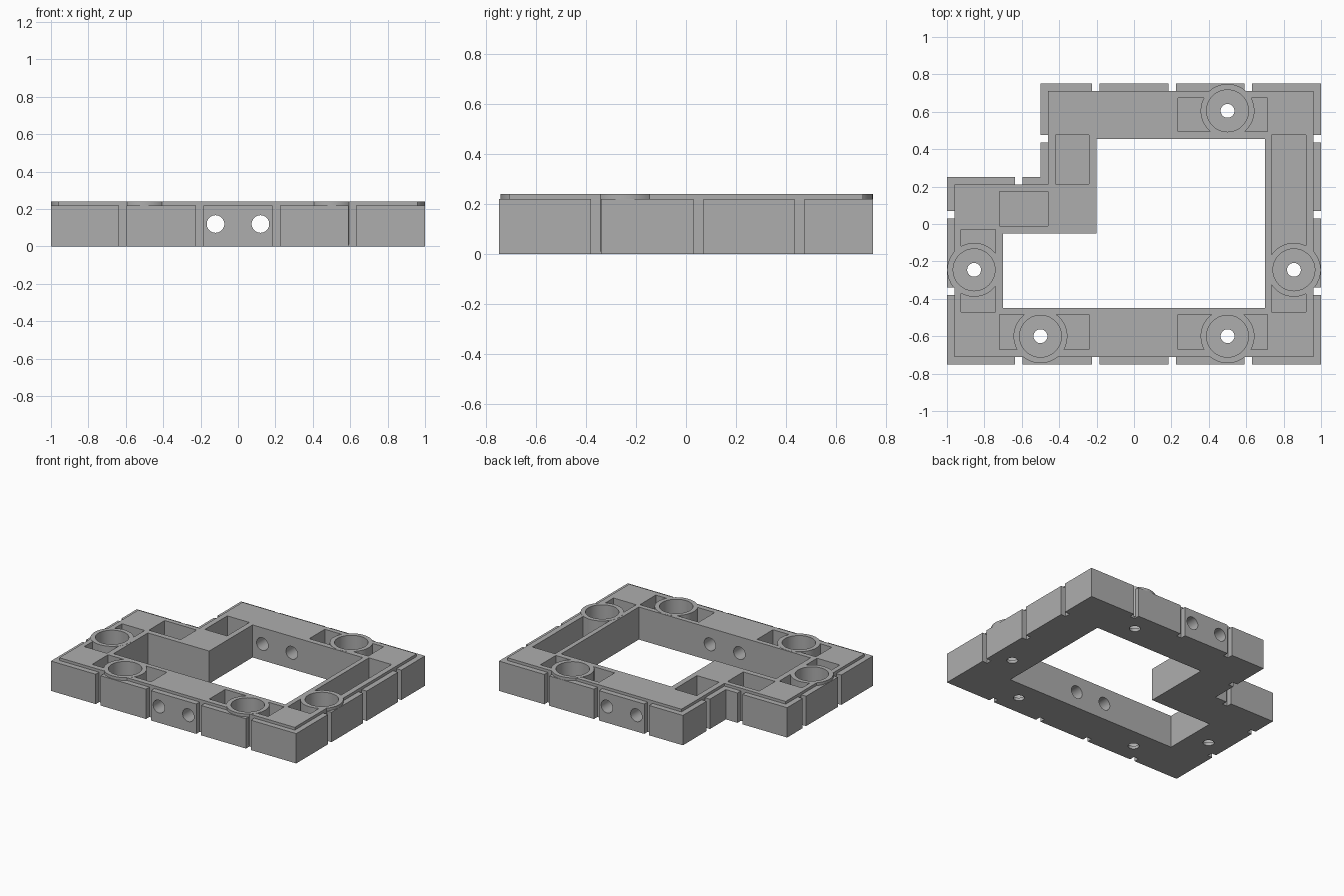
import bpy, bmesh, math
from mathutils import Matrix

default = bpy.data.objects.get("Cube")
if default:
    bpy.data.objects.remove(default, do_unlink=True)

grey = bpy.data.materials.new("mid grey")
grey.use_nodes = True
grey.diffuse_color = (0.42, 0.42, 0.42, 1)
grey.node_tree.nodes["Principled BSDF"].inputs["Base Color"].default_value = grey.diffuse_color

RIM = 0.24      # top of the raised deck
LEDGE = 0.22    # top of the outer blocks
FLOOR = 0.022   # floor thickness under the pockets


def finish(name, bm):
    bmesh.ops.recalc_face_normals(bm, faces=bm.faces)
    mesh = bpy.data.meshes.new(name)
    bm.to_mesh(mesh)
    bm.free()
    mesh.materials.append(grey)
    ob = bpy.data.objects.new(name, mesh)
    bpy.context.collection.objects.link(ob)
    return ob


def prism(name, points, z0, z1):
    bm = bmesh.new()
    face = bm.faces.new([bm.verts.new((x, y, z0)) for x, y in points])
    top = bmesh.ops.extrude_face_region(bm, geom=[face])["geom"]
    bmesh.ops.translate(bm, vec=(0, 0, z1 - z0),
                        verts=[v for v in top if isinstance(v, bmesh.types.BMVert)])
    return finish(name, bm)


def box(name, x0, x1, y0, y1, z0, z1):
    return prism(name, [(x0, y0), (x1, y0), (x1, y1), (x0, y1)], z0, z1)


def cylinder(name, centre, radius, length, along_y=False):
    bm = bmesh.new()
    turn = Matrix.Rotation(math.pi / 2 if along_y else 0, 4, "X")
    bmesh.ops.create_cone(bm, cap_ends=True, segments=48, radius1=radius, radius2=radius,
                          depth=length, matrix=Matrix.Translation(centre) @ turn)
    return finish(name, bm)


def combine(target, tool, operation):
    mod = target.modifiers.new(operation.lower(), "BOOLEAN")
    mod.operation = operation
    mod.solver = "EXACT"
    mod.object = tool
    bpy.context.view_layer.objects.active = target
    bpy.ops.object.modifier_apply(modifier=mod.name)
    bpy.data.objects.remove(tool, do_unlink=True)


def outline(d):
    """Stepped outer outline, moved inwards by d."""
    return [(-1 + d, -0.75 + d), (1 - d, -0.75 + d), (1 - d, 0.75 - d),
            (-0.5 + d, 0.75 - d), (-0.5 + d, 0.25 - d), (-1 + d, 0.25 - d)]


# Outer blocks with the raised deck
frame = prism("wall_frame", outline(0), 0, LEDGE)
combine(frame, prism("deck", outline(0.04), 0.05, RIM), "UNION")

# Central stepped opening
opening = [(-0.7, -0.45), (0.7, -0.45), (0.7, 0.455), (-0.2, 0.455), (-0.2, -0.05), (-0.7, -0.05)]
combine(frame, prism("opening", opening, -0.1, 0.4), "DIFFERENCE")

# Vertical grooves between the outer blocks: (x, y) on the outer edge
grooves = [(x, -0.75) for x in (-0.615, -0.205, 0.205, 0.61)]
grooves += [(x, 0.75) for x in (-0.205, 0.205, 0.61)]
grooves += [(1, y) for y in (-0.36, 0.05, 0.455)]
grooves += [(-1, -0.36), (-1, 0.05), (-0.615, 0.25), (-0.5, 0.455)]
for x, y in grooves:
    on_side = x in (1, -1, -0.5)
    hx, hy = (0.04, 0.02) if on_side else (0.02, 0.04)
    combine(frame, box("groove", x - hx, x + hx, y - hy, y + hy, -0.1, 0.4), "DIFFERENCE")

# Rectangular pockets in the deck: x range, y range
pockets = [(0.235, 0.715, 0.495, 0.675), (0.735, 0.92, -0.47, 0.475),
           (-0.925, -0.74, -0.47, -0.03), (-0.72, -0.24, -0.67, -0.485),
           (0.235, 0.715, -0.67, -0.485), (-0.42, -0.24, 0.215, 0.475),
           (-0.72, -0.46, -0.01, 0.175)]
for p in pockets:
    combine(frame, box("pocket", *p, FLOOR, 0.4), "DIFFERENCE")

# Round sockets: ring wall, wide bore and small hole through the floor
for x, y in [(0.5, 0.605), (0.855, -0.245), (-0.855, -0.245), (-0.5, -0.6), (0.5, -0.6)]:
    z0, z1 = 0.01, RIM + 0.001
    combine(frame, cylinder("ring", (x, y, (z0 + z1) / 2), 0.144, z1 - z0), "UNION")
    combine(frame, cylinder("bore", (x, y, FLOOR + 0.2), 0.112, 0.4), "DIFFERENCE")
    combine(frame, cylinder("floor_hole", (x, y, 0), 0.037, 0.2), "DIFFERENCE")

# Paired holes through the front and back walls
for x in (-0.12, 0.12):
    combine(frame, cylinder("wall_hole", (x, 0, 0.12), 0.047, 2, along_y=True), "DIFFERENCE")

bpy.ops.object.select_all(action="DESELECT")
frame.select_set(True)
bpy.context.view_layer.objects.active = frame
bpy.ops.object.shade_smooth_by_angle(angle=math.radians(30))
